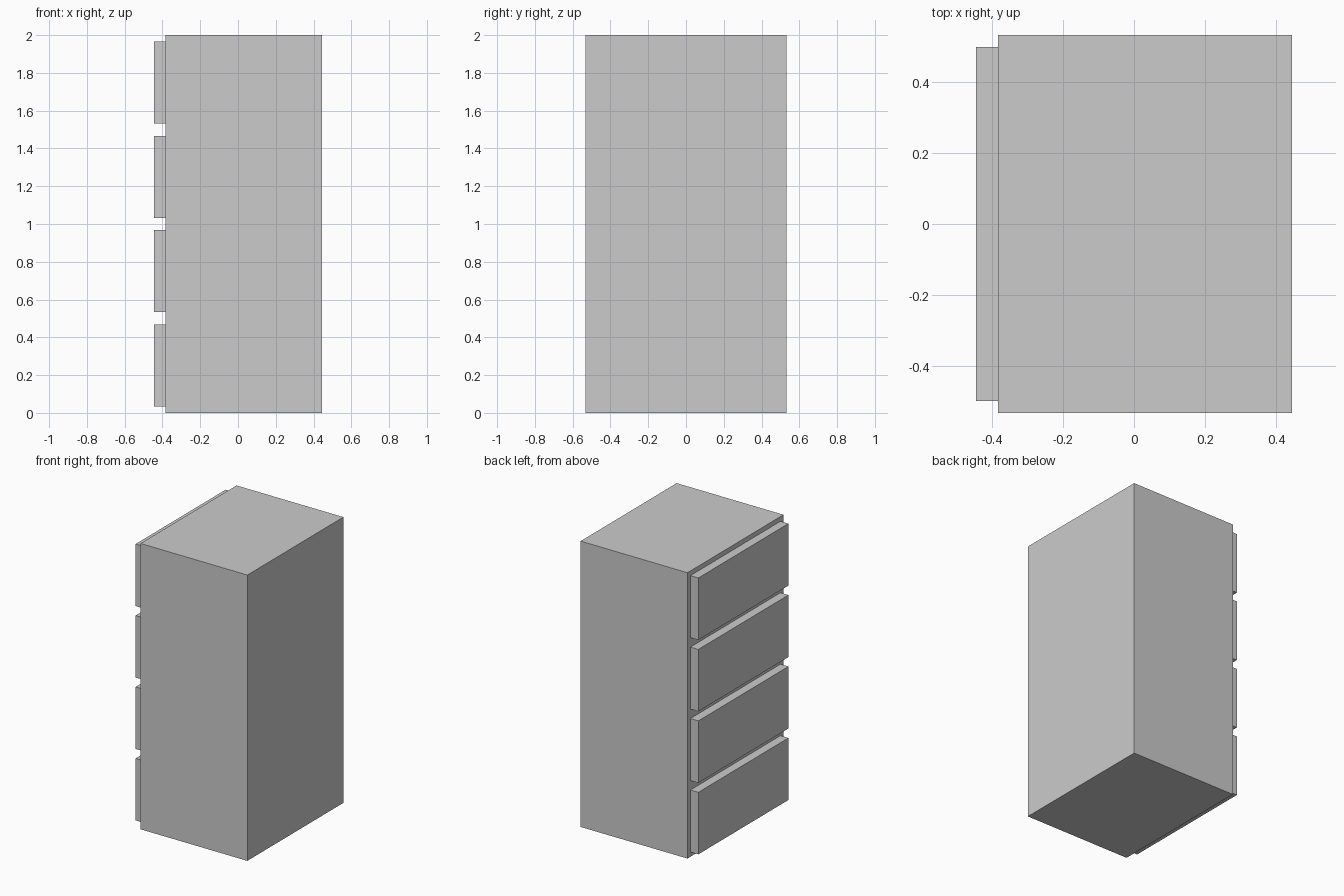
import bpy

if "Cube" in bpy.data.objects:
    bpy.data.objects.remove(bpy.data.objects["Cube"])


def box(name, x, y, z):
    """Flat-faced box from (min, max) ranges on each axis."""
    bpy.ops.mesh.primitive_cube_add(size=1, location=[(a + b) / 2 for a, b in (x, y, z)])
    ob = bpy.context.object
    ob.name = name
    ob.scale = [b - a for a, b in (x, y, z)]
    bpy.ops.object.transform_apply(location=False, rotation=False, scale=True)
    return ob


DRAWERS = 4
PITCH = 2.0 / DRAWERS
MARGIN = 0.033
FRONT_X = -0.383

# Cabinet body
box("cabinet_body", (FRONT_X, 0.444), (-0.531, 0.531), (0, 2))

# Drawer fronts on the -x side
for i in range(DRAWERS):
    z = i * PITCH
    box(f"drawer_front_{i + 1}", (-0.444, FRONT_X), (-0.498, 0.498),
        (z + MARGIN, z + PITCH - MARGIN))
